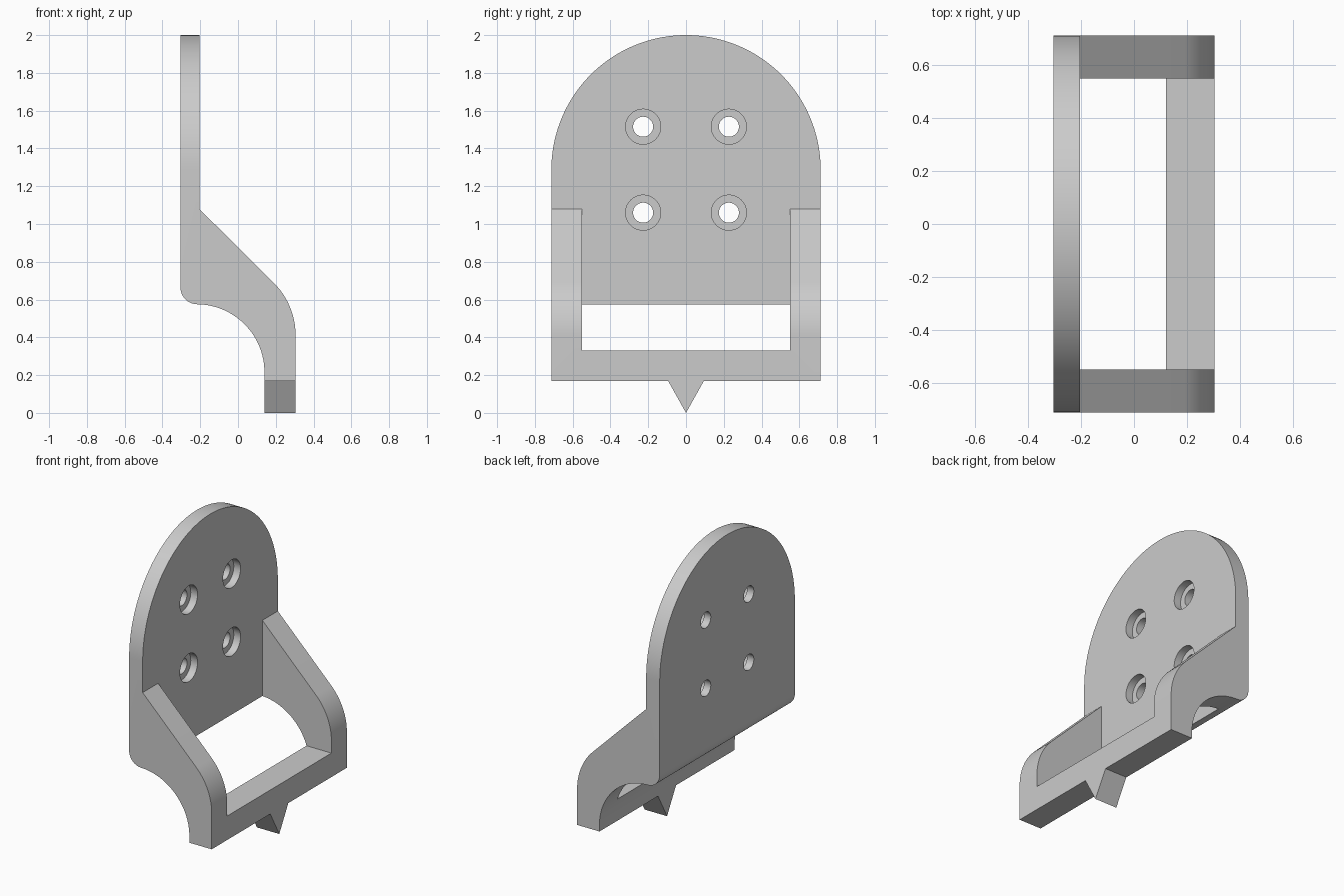
import bpy, bmesh
from math import sin, cos, radians

if "Cube" in bpy.data.objects:
    bpy.data.objects.remove(bpy.data.objects["Cube"], do_unlink=True)

# One plain grey for the whole bracket
grey = bpy.data.materials.new("plain grey")
grey.use_nodes = True
grey.diffuse_color = (0.6, 0.6, 0.6, 1)
grey.node_tree.nodes["Principled BSDF"].inputs["Base Color"].default_value = grey.diffuse_color


def arc(cu, cv, r, start, end, steps):
    angles = [radians(start + (end - start) * i / steps) for i in range(steps + 1)]
    return [(cu + r * cos(a), cv + r * sin(a)) for a in angles]


def prism(name, outline, low, high, axis):
    """Extrude an outline: (x, z) along y, or (y, z) along x."""
    def place(u, v, t):
        return (u, t, v) if axis == "y" else (t, u, v)
    bm = bmesh.new()
    a, b = [[bm.verts.new(place(u, v, t)) for u, v in outline] for t in (low, high)]
    bm.faces.new(a)
    bm.faces.new(b[::-1])
    for i in range(len(a)):
        j = (i + 1) % len(a)
        bm.faces.new((a[i], b[i], b[j], a[j]))
    bmesh.ops.recalc_face_normals(bm, faces=bm.faces)
    mesh = bpy.data.meshes.new(name)
    bm.to_mesh(mesh)
    bm.free()
    mesh.materials.append(grey)
    obj = bpy.data.objects.new(name, mesh)
    bpy.context.collection.objects.link(obj)
    return obj


def combine(target, tool, operation):
    tool.hide_render = True
    mod = target.modifiers.new(operation, "BOOLEAN")
    mod.operation, mod.solver, mod.object = operation, "EXACT", tool
    bpy.ops.object.select_all(action="DESELECT")
    bpy.context.view_layer.objects.active = target
    target.select_set(True)
    bpy.ops.object.modifier_apply(modifier=mod.name)
    bpy.data.objects.remove(tool, do_unlink=True)


BACK, FACE, FRONT = -0.305, -0.205, 0.305   # plate back, plate face, bar front
HALF = 0.713                                # half width
SPRING = 2 - HALF                           # where the round top begins

# Side profile: plate, sloping arm, rounded shoulder, concave underside
side = [(BACK, 2.2), (FACE, 2.2), (FACE, 1.08)]
side += arc(-0.088, 0.41, 0.393, 45, 0, 20)
side += [(FRONT, -0.2), (0.14, -0.2)]
side += arc(-0.22, 0.215, 0.36, 0, 90, 32)
side += arc(-0.215, 0.665, 0.09, 270, 180, 16)
bracket = prism("bracket", side, -0.9, 0.9, "y")

# Face outline: round top, straight sides, pointed tooth below the bar
face = arc(0, SPRING, HALF, 0, 180, 72)
face += [(-HALF, 0.17), (-0.095, 0.17), (0, 0), (0.095, 0.17), (HALF, 0.17)]
combine(bracket, prism("face_outline", face, -1, 1, "x"), "INTERSECT")

# Window between the two arms, above the bar
window = [(-0.55, 0.33), (0.55, 0.33), (0.55, 1.5), (-0.55, 1.5)]
combine(bracket, prism("window_cutter", window, FACE, 1, "x"), "DIFFERENCE")

# Four screw holes with counterbores on the plate face
for y in (-0.227, 0.227):
    for z in (1.06, 1.515):
        for radius, start in ((0.093, FACE - 0.05), (0.053, -1)):
            circle = arc(y, z, radius, 0, 360, 40)[:-1]
            combine(bracket, prism("hole_cutter", circle, start, 0.5, "x"), "DIFFERENCE")

bpy.ops.object.shade_smooth_by_angle(angle=radians(25))
